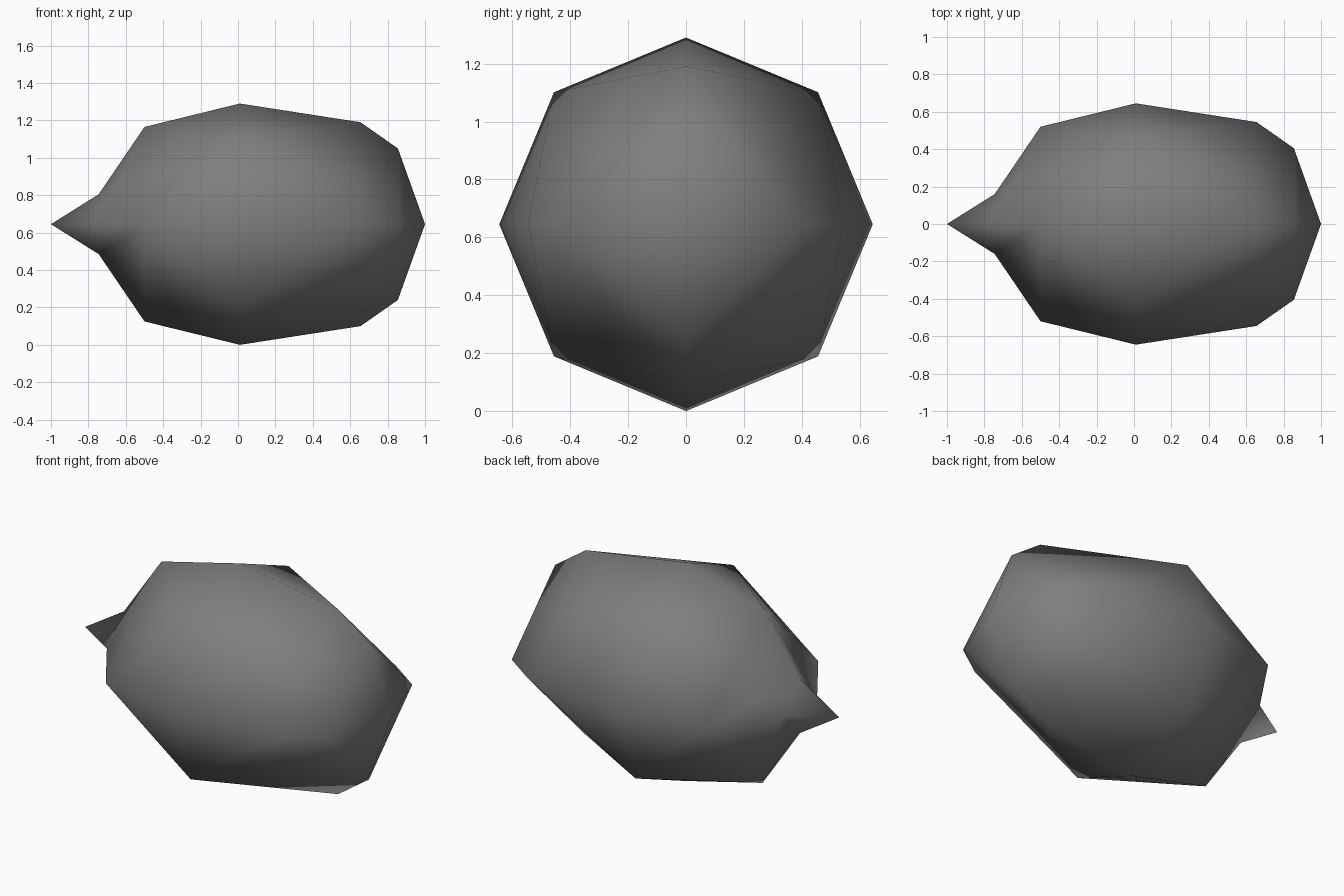
import bpy
import bmesh
from math import cos, sin, pi

cube = bpy.data.objects.get("Cube")
if cube:
    bpy.data.objects.remove(cube, do_unlink=True)

RADIUS = 0.645
MIDDLE = 0.01
# Four-sided rings from the middle outwards: (position along x, radius)
NOSE = [(-0.5, 0.52), (-0.745, 0.16)]
TAIL = [(0.655, 0.545), (0.855, 0.405)]

grey = bpy.data.materials.new("dark_grey")
grey.use_nodes = True
colour = (0.21, 0.21, 0.21, 1)
grey.diffuse_color = colour
grey.node_tree.nodes["Principled BSDF"].inputs["Base Color"].default_value = colour

bm = bmesh.new()


def ring(x, radius, sides):
    """Ring of vertices around the long axis."""
    angles = [2 * pi * i / sides for i in range(sides)]
    return [bm.verts.new((x, radius * cos(a), RADIUS + radius * sin(a))) for a in angles]


# Eight-sided middle ring
middle = ring(MIDDLE, RADIUS, 8)

# Each half narrows to four sides, then closes in a point
for rings, end_x in ((NOSE, -1), (TAIL, 1)):
    inner, outer = [ring(x, r, 4) for x, r in rings]
    point = bm.verts.new((end_x, 0, RADIUS))
    for i in range(4):
        j = (i + 1) % 4
        corner = middle[2 * i + 1]
        bm.faces.new((middle[2 * i], corner, inner[i]))
        bm.faces.new((corner, middle[2 * j], inner[j]))
        bm.faces.new((corner, inner[j], inner[i]))
        bm.faces.new((inner[i], inner[j], outer[j], outer[i]))
        bm.faces.new((outer[i], outer[j], point))

bmesh.ops.recalc_face_normals(bm, faces=bm.faces)
for face in bm.faces:
    face.smooth = True

mesh = bpy.data.meshes.new("body")
bm.to_mesh(mesh)
bm.free()
mesh.materials.append(grey)
body = bpy.data.objects.new("body", mesh)
bpy.context.collection.objects.link(body)
